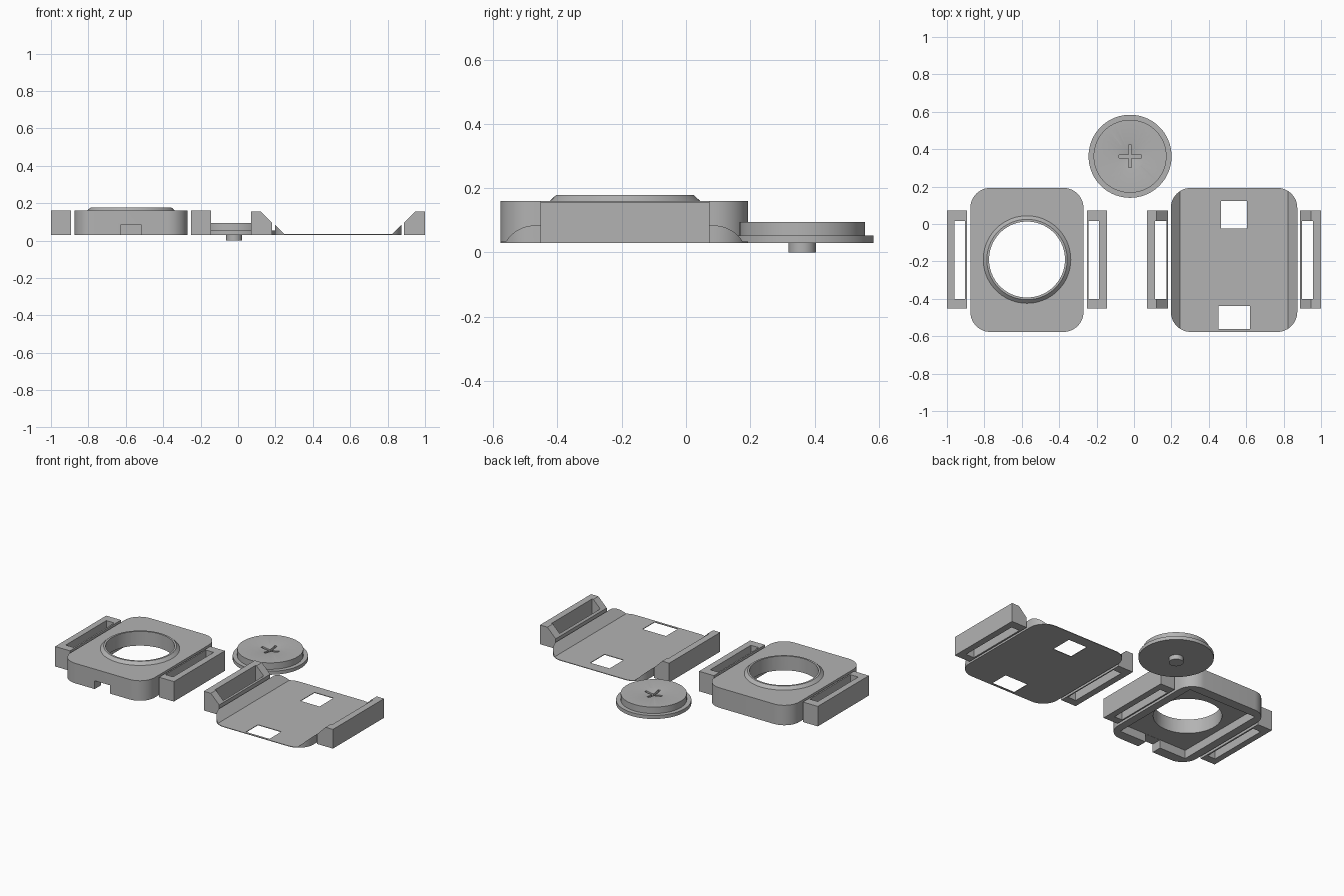
import bpy, bmesh, math
from mathutils import Vector

cube = bpy.data.objects.get("Cube")
if cube:
    bpy.data.objects.remove(cube, do_unlink=True)

grey = bpy.data.materials.new("plain grey")
grey.use_nodes = True
COLOUR = (0.45, 0.45, 0.45, 1)
grey.diffuse_color = COLOUR
grey.node_tree.nodes["Principled BSDF"].inputs["Base Color"].default_value = COLOUR


def finish(name, bm):
    bmesh.ops.recalc_face_normals(bm, faces=bm.faces)
    mesh = bpy.data.meshes.new(name)
    bm.to_mesh(mesh)
    bm.free()
    mesh.materials.append(grey)
    obj = bpy.data.objects.new(name, mesh)
    bpy.context.scene.collection.objects.link(obj)
    return obj


def prism(name, points, offset):
    """Extrude a closed 3D outline along an offset."""
    bm = bmesh.new()
    face = bm.faces.new([bm.verts.new(p) for p in points])
    ext = bmesh.ops.extrude_face_region(bm, geom=[face])
    moved = [v for v in ext["geom"] if isinstance(v, bmesh.types.BMVert)]
    bmesh.ops.translate(bm, verts=moved, vec=offset)
    return finish(name, bm)


def slab(name, x0, x1, y0, y1, z0, z1, r=0, steps=12):
    """Box with optional rounded vertical corners."""
    pts = []
    corners = ((x1 - r, y1 - r), (x0 + r, y1 - r), (x0 + r, y0 + r), (x1 - r, y0 + r))
    for q, (cx, cy) in enumerate(corners):
        for i in range(steps + 1 if r else 1):
            a = math.pi / 2 * (q + i / steps)
            pts.append((cx + r * math.cos(a), cy + r * math.sin(a), z0))
    return prism(name, pts, (0, 0, z1 - z0))


def lathe(name, centre, profile, closed=False, steps=72):
    """Spin a radius/height profile about a vertical axis."""
    bm = bmesh.new()
    verts = [bm.verts.new((r, 0, z)) for r, z in profile]
    edges = [bm.edges.new(p) for p in zip(verts, verts[1:])]
    if closed:
        edges.append(bm.edges.new((verts[-1], verts[0])))
    bmesh.ops.spin(bm, geom=verts + edges, cent=(0, 0, 0), axis=(0, 0, 1),
                   angle=math.tau, steps=steps, use_duplicate=False)
    bmesh.ops.remove_doubles(bm, verts=bm.verts, dist=1e-5)
    bmesh.ops.translate(bm, verts=bm.verts, vec=Vector((*centre, 0)))
    return finish(name, bm)


def boolean(obj, *others, operation="DIFFERENCE"):
    """Apply booleans and discard the helper shapes."""
    for other in others:
        mod = obj.modifiers.new("cut", "BOOLEAN")
        mod.operation = operation
        mod.solver = "EXACT"
        mod.object = other
        bpy.context.view_layer.objects.active = obj
        bpy.ops.object.modifier_apply(modifier=mod.name)
        bpy.data.objects.remove(other, do_unlink=True)
    return obj


FLOOR, TOP = 0.03, 0.16
Y0, Y1 = -0.577, 0.193
LUG_Y0, LUG_Y1 = -0.452, 0.073
SLOT_Y0, SLOT_Y1 = -0.4, 0.017
CASE = (-0.572, -0.19)

# Case: rounded body, bevelled collar, round opening, underside pocket and notch
case = slab("case_body", -0.875, -0.27, Y0, Y1, FLOOR, TOP, r=0.107)
collar = lathe("case_collar", CASE, [(0, 0.12), (0.234, 0.12), (0.234, TOP),
                                     (0.215, 0.178), (0, 0.178)])
boolean(case, collar, operation="UNION")
boolean(case,
        lathe("opening", CASE, [(0, 0), (0.203, 0), (0.203, 0.3), (0, 0.3)]),
        slab("pocket", -0.822, -0.322, -0.51, 0.13, 0, 0.085),
        slab("notch", -0.628, -0.517, -0.7, -0.45, 0, 0.084))


# Strap lugs: slotted bars, plain on the case and chamfered on the back plate
def lug(name, x0, x1, slot0, slot1, chamfer=0):
    top = 0.155 if chamfer else TOP
    outline = [(x0, FLOOR), (x1, FLOOR), (x1, top), (x0, top)]
    if chamfer > 0:
        outline[2:3] = [(x1, top - chamfer), (x1 - chamfer, top)]
    elif chamfer < 0:
        outline[3:4] = [(x0 - chamfer, top), (x0, top + chamfer)]
    bar = prism(name, [(x, LUG_Y0, z) for x, z in outline], (0, LUG_Y1 - LUG_Y0, 0))
    boolean(bar, slab("slot", slot0, slot1, SLOT_Y0, SLOT_Y1, 0, 0.3))


lug("case_right_lug", -1.0, -0.893, -0.96, -0.903)
lug("case_left_lug", -0.252, -0.145, -0.243, -0.187)
lug("plate_right_lug", 0.07, 0.181, 0.113, 0.173, chamfer=0.06)
lug("plate_left_lug", 0.887, 1.0, 0.898, 0.957, chamfer=-0.06)

# Back plate: thin sheet with sloping side ridges and two windows
PX0, PX1 = 0.197, 0.873
plate = slab("back_plate", PX0, PX1, Y0, Y1, FLOOR, 0.084, r=0.107)
hollow = [(PX0 - 0.01, 0.094), (PX0, 0.084), (PX0 + 0.05, 0.034),
          (PX1 - 0.05, 0.034), (PX1, 0.084), (PX1 + 0.01, 0.094)]
boolean(plate,
        prism("hollow", [(x, -0.7, z) for x, z in hollow], (0, 1, 0)),
        slab("rear_window", 0.465, 0.603, -0.023, 0.122, 0, 0.3),
        slab("front_window", 0.451, 0.62, -0.562, -0.439, 0, 0.3))

# Round cap: flange, raised disc, pin below and a cross recess on top
CAP = (-0.021, 0.362)
cap = lathe("round_cap", CAP, [(0, 0), (0.043, 0), (0.043, FLOOR), (0.222, FLOOR),
                               (0.222, 0.053), (0.195, 0.053), (0.195, 0.095), (0, 0.095)])
cx, cy = CAP
boolean(cap,
        lathe("dimple", CAP, [(0, 0.082), (0.08, 0.096), (0.08, 0.12), (0, 0.12)]),
        slab("slot_x", cx - 0.06, cx + 0.06, cy - 0.008, cy + 0.008, 0.07, 0.2),
        slab("slot_y", cx - 0.008, cx + 0.008, cy - 0.06, cy + 0.06, 0.07, 0.2))

# Smooth the round walls, keep the edges crisp
for obj in (case, plate, cap):
    bpy.ops.object.select_all(action="DESELECT")
    obj.select_set(True)
    bpy.context.view_layer.objects.active = obj
    bpy.ops.object.shade_smooth_by_angle(angle=math.radians(25))
